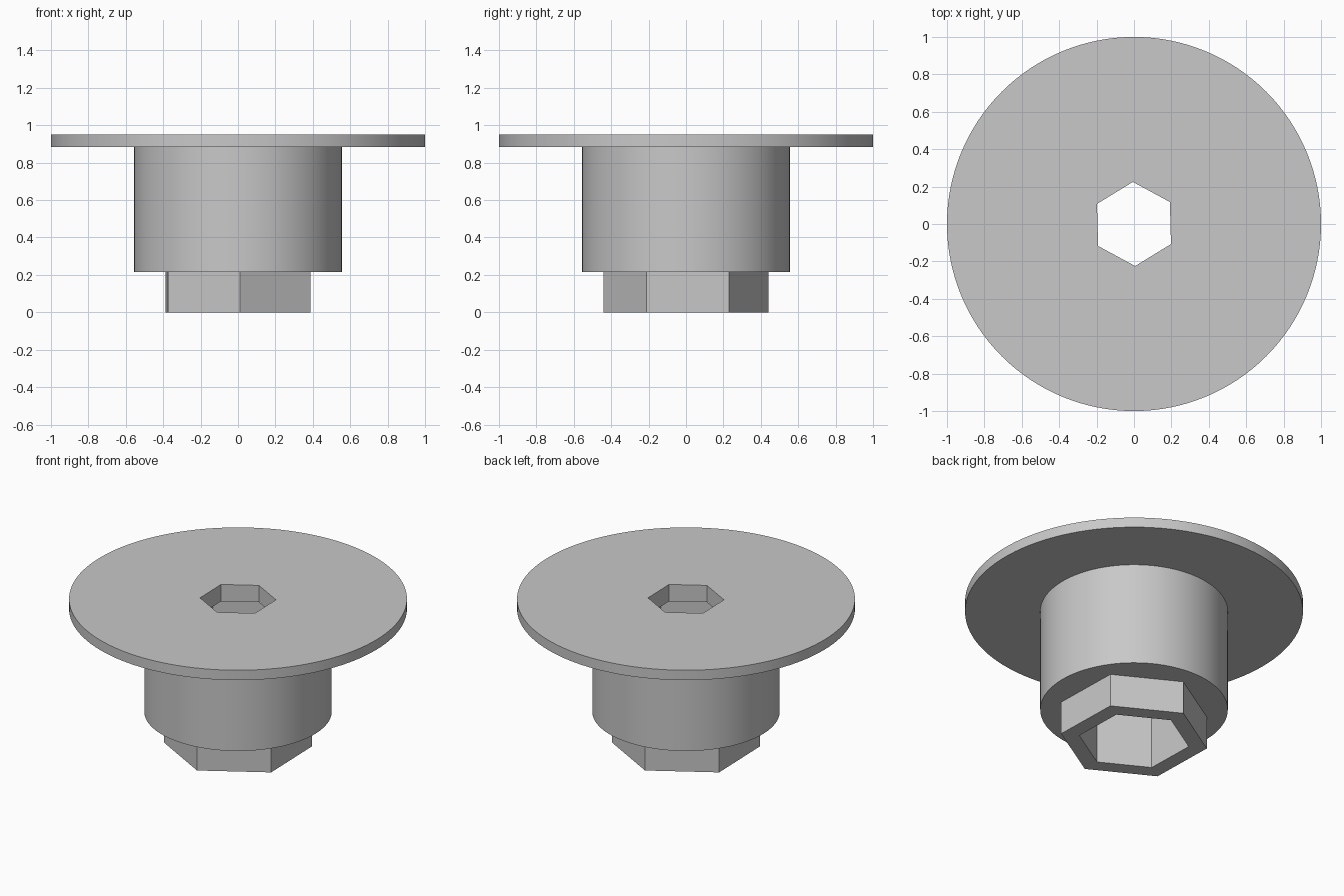
import bpy
import math

cube = bpy.data.objects.get("Cube")
if cube:
    bpy.data.objects.remove(cube, do_unlink=True)

# Single plain grey material
grey = bpy.data.materials.new("plain grey")
grey.use_nodes = True
colour = (0.58, 0.58, 0.58, 1)
grey.diffuse_color = colour
grey.node_tree.nodes["Principled BSDF"].inputs["Base Color"].default_value = colour

HEX_TURN = math.radians(1.5)


def prism(name, radius, bottom, top, sides):
    """Upright prism; hexagons have corners towards +y and -y."""
    bpy.ops.mesh.primitive_cylinder_add(
        vertices=sides, radius=radius, depth=top - bottom,
        location=(0, 0, (bottom + top) / 2),
        rotation=(0, 0, HEX_TURN if sides == 6 else 0))
    obj = bpy.context.object
    obj.name = name
    obj.data.materials.append(grey)
    return obj


def combine(target, tool, operation):
    """Apply a boolean and discard the tool."""
    tool.hide_render = True
    mod = target.modifiers.new(tool.name, 'BOOLEAN')
    mod.operation = operation
    mod.solver = 'EXACT'
    mod.object = tool
    bpy.ops.object.select_all(action='DESELECT')
    bpy.context.view_layer.objects.active = target
    target.select_set(True)
    bpy.ops.object.modifier_apply(modifier=mod.name)
    bpy.data.objects.remove(tool, do_unlink=True)


# Wide disc, round barrel and hexagonal foot, overlapped and merged
bushing = prism("flanged_bushing", 1.0, 0.885, 0.95, 128)
combine(bushing, prism("barrel", 0.555, 0.215, 0.92, 128), 'UNION')
combine(bushing, prism("hex_foot", 0.44, 0.0, 0.5, 6), 'UNION')

# Wide hexagonal bore from below, narrower hexagonal opening through the top
combine(bushing, prism("bore_cutter", 0.33, -0.1, 0.84, 6), 'DIFFERENCE')
combine(bushing, prism("opening_cutter", 0.225, 0.7, 1.1, 6), 'DIFFERENCE')

bpy.ops.object.select_all(action='DESELECT')
bushing.select_set(True)
bpy.context.view_layer.objects.active = bushing
bpy.ops.object.shade_smooth_by_angle(angle=math.radians(30))
